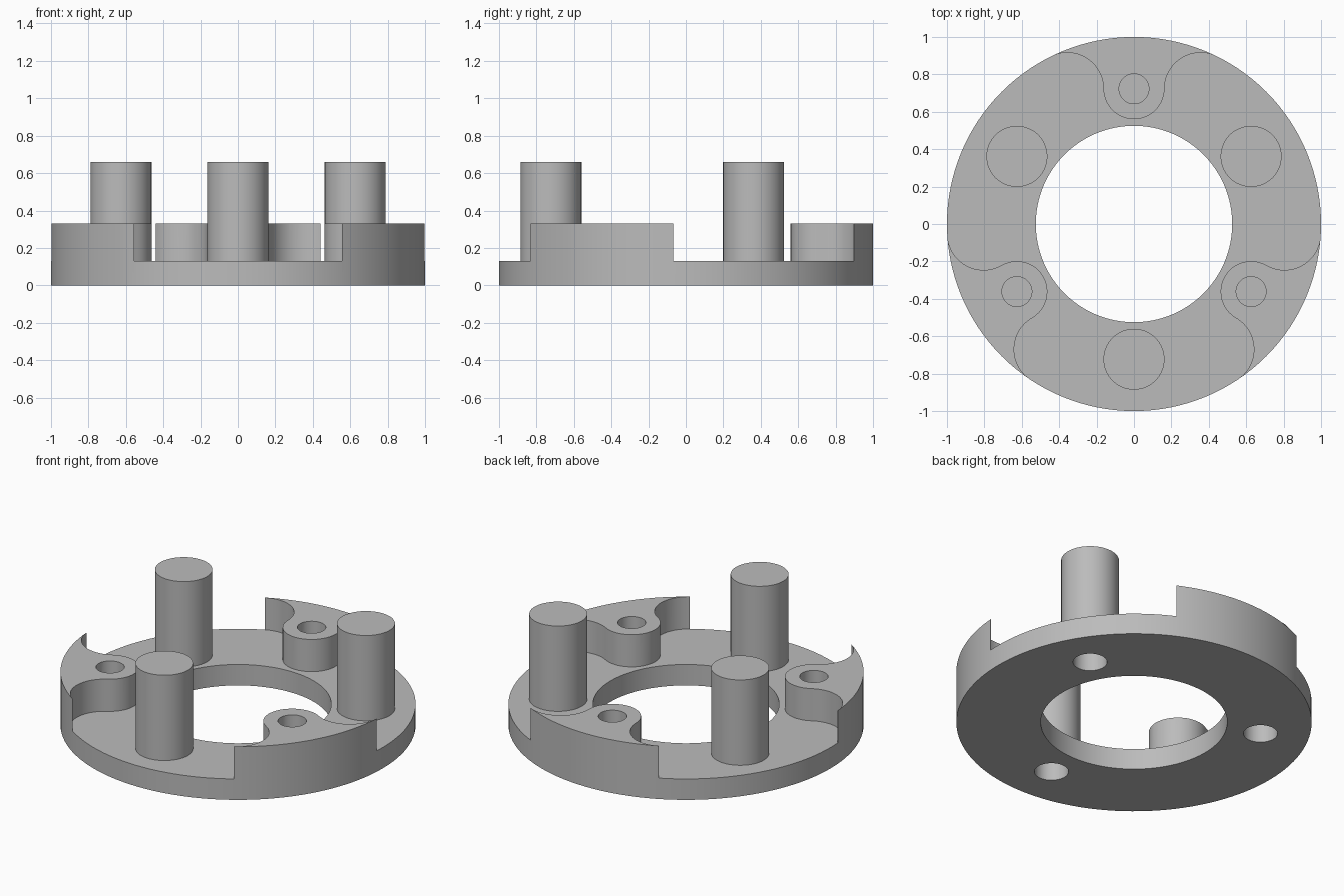
import bpy, bmesh
from math import sin, cos, pi, radians, atan2

if "Cube" in bpy.data.objects:
    bpy.data.objects.remove(bpy.data.objects["Cube"])

BASE, PAD, POST = 0.13, 0.33, 0.66      # heights of the three levels
ORBIT, BOSS, FILLET = 0.723, 0.163, 0.193

grey = bpy.data.materials.new("plain grey")
grey.use_nodes = True
grey.diffuse_color = (0.5, 0.5, 0.5, 1)
grey.node_tree.nodes["Principled BSDF"].inputs["Base Color"].default_value = grey.diffuse_color


def finish(name, bm):
    bmesh.ops.remove_doubles(bm, verts=bm.verts, dist=1e-5)
    bmesh.ops.recalc_face_normals(bm, faces=bm.faces)
    mesh = bpy.data.meshes.new(name)
    bm.to_mesh(mesh)
    bm.free()
    mesh.materials.append(grey)
    obj = bpy.data.objects.new(name, mesh)
    bpy.context.collection.objects.link(obj)
    return obj


def lathe(name, profile, centre=(0, 0), steps=64, closed=True):
    """Spin an (r, z) profile around a vertical axis."""
    bm = bmesh.new()
    verts = [bm.verts.new((r, 0, z)) for r, z in profile]
    edges = [bm.edges.new(p) for p in zip(verts, verts[1:])]
    if closed:
        edges.append(bm.edges.new((verts[-1], verts[0])))
    bmesh.ops.spin(bm, geom=verts + edges, cent=(0, 0, 0), axis=(0, 0, 1),
                   angle=2 * pi, steps=steps, use_merge=True)
    bmesh.ops.translate(bm, verts=bm.verts, vec=(*centre, 0))
    return finish(name, bm)


def rod(name, radius, low, high, centre):
    return lathe(name, [(0, low), (radius, low), (radius, high), (0, high)], centre, 48, False)


def prism(name, outline, low, high):
    bm = bmesh.new()
    face = bm.faces.new([bm.verts.new((x, y, low)) for x, y in outline])
    top = bmesh.ops.extrude_face_region(bm, geom=[face])["geom"]
    bmesh.ops.translate(bm, verts=[v for v in top if isinstance(v, bmesh.types.BMVert)],
                        vec=(0, 0, high - low))
    return finish(name, bm)


def arc(cx, cy, r, start, end, steps):
    angles = [start + (end - start) * i / steps for i in range(steps + 1)]
    return [(cx + r * cos(a), cy + r * sin(a)) for a in angles]


def cut(target, cutter):
    cutter.hide_render = True
    mod = target.modifiers.new("cut", 'BOOLEAN')
    mod.operation, mod.solver, mod.object = 'DIFFERENCE', 'EXACT', cutter
    bpy.context.view_layer.objects.active = target
    bpy.ops.object.modifier_apply(modifier=mod.name)
    bpy.data.objects.remove(cutter)


def polar(degrees):
    return ORBIT * cos(radians(degrees)), ORBIT * sin(radians(degrees))


# Ring at full pad height
ring = lathe("flange_ring", [(0.525, 0), (1, 0), (1, PAD), (0.525, PAD)], steps=128)

# Clearance outline: boss and fillet curves of one pad, repeated three times
side = BOSS + FILLET
tip = atan2(ORBIT, side)
half = arc(side, ORBIT, FILLET, tip, pi, 20)
right = [(1.3 * cos(tip), 1.3 * sin(tip))] + half
left = [(-x, y) for x, y in reversed(right)]
pad = right[:-1] + arc(0, ORBIT, BOSS, 0, -pi, 24) + left[1:]
# run from the pad's right tip to its left tip, then bulge outside to the next pad
pad += arc(0, 0, 1.3, pi - tip, tip + 2 * pi / 3, 12)[1:-1]
outline = [(x * cos(t) - y * sin(t), x * sin(t) + y * cos(t))
           for t in (2 * pi * k / 3 for k in range(3)) for x, y in pad]
cut(ring, prism("clearance_cutter", outline, BASE, 1))

# Blind holes in the bosses, and screw holes below the posts
for angle in (90, 210, 330):
    cut(ring, rod("boss_hole_cutter", 0.08, 0.1, 1, polar(angle)))
for angle in (30, 150, 270):
    cut(ring, rod("screw_hole_cutter", 0.096, -0.1, 0.2, polar(angle)))

# Posts, hollow from below
post_profile = [(0, POST), (BOSS, POST), (BOSS, BASE), (0.096, BASE), (0.096, 0.45), (0, 0.45)]
posts = [lathe(name, post_profile, polar(angle), closed=False)
         for name, angle in (("front_post", 270), ("left_post", 30), ("right_post", 150))]

# Smooth round walls, keep the edges sharp
bpy.ops.object.select_all(action='DESELECT')
for obj in [ring] + posts:
    obj.select_set(True)
bpy.context.view_layer.objects.active = ring
bpy.ops.object.shade_smooth_by_angle(angle=radians(30))
